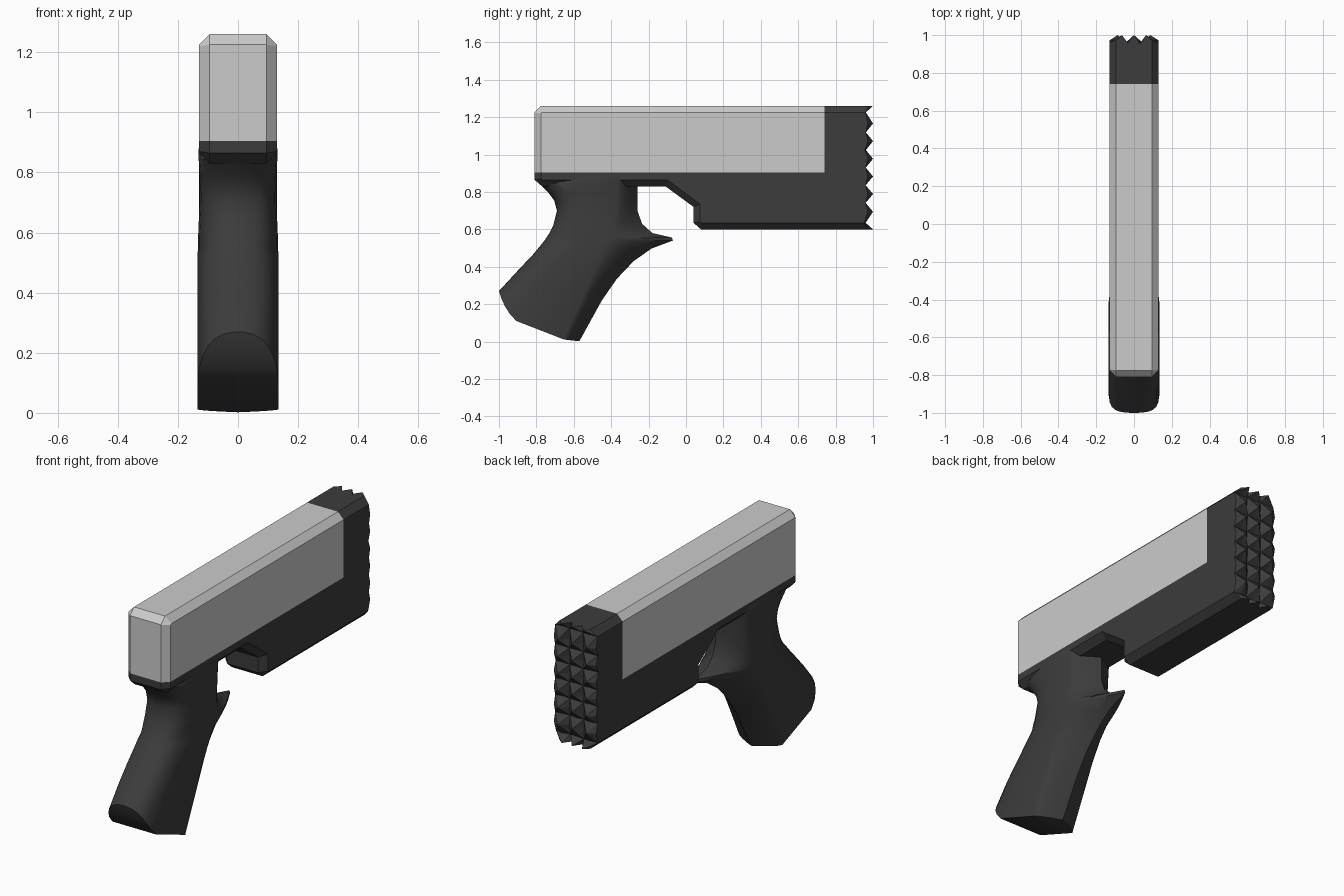
import bpy, bmesh, random

if "Cube" in bpy.data.objects:
    bpy.data.objects.remove(bpy.data.objects["Cube"])
random.seed(3)


def material(name, v):
    m = bpy.data.materials.new(name)
    m.diffuse_color = (v, v, v, 1)
    m.use_nodes = True
    m.node_tree.nodes["Principled BSDF"].inputs["Base Color"].default_value = m.diffuse_color
    return m


dark = material("dark grey", 0.045)
light = material("light grey", 0.6)


def finish(bm, name, mat):
    bmesh.ops.recalc_face_normals(bm, faces=bm.faces[:])
    me = bpy.data.meshes.new(name)
    bm.to_mesh(me)
    bm.free()
    ob = bpy.data.objects.new(name, me)
    me.materials.append(mat)
    bpy.context.collection.objects.link(ob)
    return ob


def chamfered_slab(name, inner, outer, mat):
    """Side profile lofted across x, with a smaller profile on the two sides."""
    bm = bmesh.new()
    rings = [[bm.verts.new((x, y, z)) for y, z in prof]
             for x, prof in ((-0.13, inner), (-0.095, outer), (0.095, outer), (0.13, inner))]
    n = len(inner)
    for a, b in zip(rings, rings[1:]):
        for i in range(n):
            j = (i + 1) % n
            bm.faces.new((a[i], a[j], b[j], b[i]))
    bm.faces.new(rings[0])
    bm.faces.new(rings[-1])
    return finish(bm, name, mat)


# Upper slide
chamfered_slab("slide",
               [(-.775, .905), (-.775, 1.22), (-.77, 1.225), (.74, 1.225), (.74, .905)],
               [(-.81, .905), (-.81, 1.225), (-.775, 1.26), (.74, 1.26), (.74, .905)], light)

# Lower frame with stepped underside
chamfered_slab("frame",
               [(-.775, .905), (-.775, .87), (-.77, .865), (-.10, .865), (.075, .735),
                (.075, .64), (.08, .635), (.74, .635), (.74, .905)],
               [(-.81, .905), (-.81, .865), (-.77, .83), (-.11, .83), (.04, .72),
                (.04, .635), (.08, .60), (.74, .60), (.74, .905)], dark)

# Muzzle block with a toothed end face
bm = bmesh.new()
rows, cols = 15, 7
grid = []
for j in range(rows):
    z = 0.60 + 0.66 * j / (rows - 1)
    z = {1: 0.635, rows - 2: 1.225}.get(j, z)
    half = 0.095 if j in (0, rows - 1) else 0.13
    row = []
    for i in range(cols):
        peak = i % 2 == 1 and j % 2 == 0
        edge = i in (0, cols - 1)
        y = 1.0 if peak else (0.972 if edge and j % 2 == 0 else 0.95 + random.uniform(0, 0.012))
        row.append(bm.verts.new((half * (2 * i / (cols - 1) - 1), y, z)))
    grid.append(row)
for j in range(rows - 1):
    for i in range(cols - 1):
        a, b, c, d = grid[j][i], grid[j][i + 1], grid[j + 1][i + 1], grid[j + 1][i]
        # split each cell along the diagonal that meets the tooth tip
        if (i + j) % 2 == 0:
            bm.faces.new((a, b, d))
            bm.faces.new((b, c, d))
        else:
            bm.faces.new((a, b, c))
            bm.faces.new((a, c, d))
border = [e for e in bm.edges if e.is_boundary]
back = bmesh.ops.extrude_edge_only(bm, edges=border)["geom"]
for v in back:
    if isinstance(v, bmesh.types.BMVert):
        v.co.y = 0.74
bmesh.ops.holes_fill(bm, edges=[e for e in bm.edges if e.is_boundary], sides=0)
finish(bm, "muzzle", dark)

# Grip: cross-sections from back point to front point, with half width and
# the fraction where the front starts to taper
rings = [
    (-.62, .905, -.30, .905, .128, .80),
    (-.70, .875, -.265, .875, .131, .80),
    (-.785, .845, -.26, .845, .131, .80),
    (-.735, .795, -.26, .80, .128, .78),
    (-.705, .755, -.26, .755, .127, .76),
    (-.69, .70, -.26, .70, .128, .74),
    (-.71, .62, -.235, .63, .131, .68),
    (-.73, .58, -.18, .58, .133, .60),
    (-.75, .55, -.075, .556, .133, .52),
    (-.762, .533, -.07, .54, .134, .50),
    (-.785, .505, -.185, .497, .134, .58),
    (-.82, .463, -.28, .43, .134, .66),
    (-.88, .40, -.37, .335, .134, .74),
    (-.94, .335, -.45, .22, .134, .80),
    (-1.0, .27, -.57, .002, .134, .85),
]
back_half = [(0, 0), (.004, .2), (.015, .4), (.04, .6), (.08, .76), (.14, .88), (.22, .96), (.32, 1)]
front_half = [(0, 1), (.15, .94), (.35, .8), (.6, .53), (.8, .28), (1, 0)]

bm = bmesh.new()
loops = []
for k, (by, bz, fy, fz, w, p) in enumerate(rings):
    section = back_half + [(p + (1 - p) * s, x) for s, x in front_half]
    pts = []
    for u, x in section:
        # last section sags into the curved butt of the grip
        sag = .36 * u * (1 - u) * (1.3 - .6 * u) if k == len(rings) - 1 else 0
        pts.append((x * w, by + (fy - by) * u - .525 * sag, bz + (fz - bz) * u - .85 * sag))
    pts += [(-x, y, z) for x, y, z in pts[-2:0:-1]]
    loops.append([bm.verts.new(c) for c in pts])
n = len(loops[0])
for a, b in zip(loops, loops[1:]):
    for i in range(n):
        j = (i + 1) % n
        bm.faces.new((a[i], a[j], b[j], b[i]))
# end caps made of strips across the width
for loop in (loops[0], loops[-1]):
    for i in range(n // 2):
        quad = [loop[i], loop[i + 1], loop[(n - i - 1) % n], loop[(n - i) % n]]
        bm.faces.new(list(dict.fromkeys(quad)))
grip = finish(bm, "grip", dark)
bpy.context.view_layer.objects.active = grip
grip.select_set(True)
bpy.ops.object.shade_smooth_by_angle(angle=0.7)
